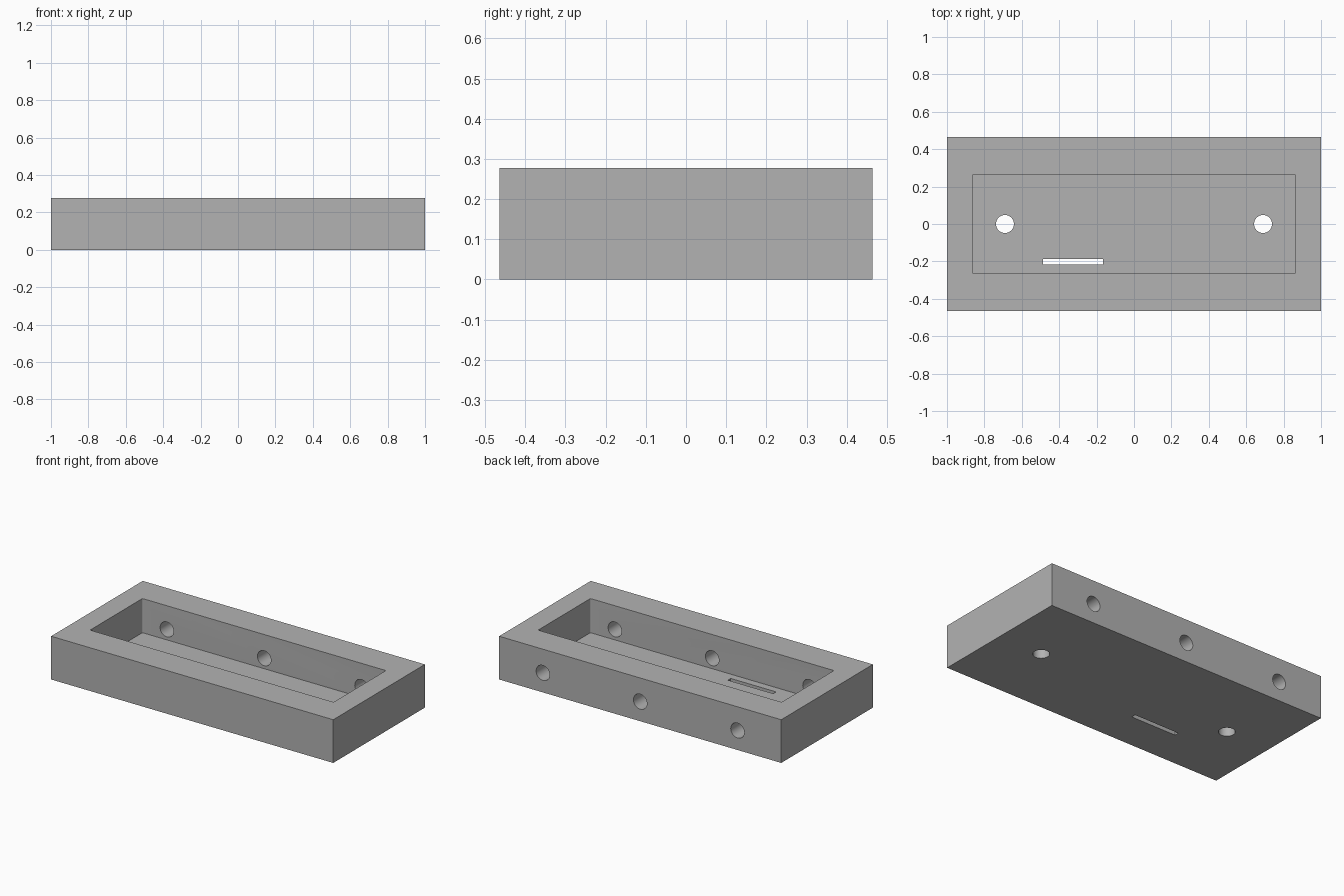
import bpy
import math

if "Cube" in bpy.data.objects:
    bpy.data.objects.remove(bpy.data.objects["Cube"])

W, D, H = 2.0, 0.928, 0.277      # outer size of the tray
PW, PD, FLOOR = 1.726, 0.53, 0.058  # pocket size and floor height
HOLE_R = 0.048
HOLE_X = 0.69

grey = bpy.data.materials.new("plain grey")
grey.diffuse_color = (0.448, 0.448, 0.448, 1)
grey.use_nodes = True
grey.node_tree.nodes["Principled BSDF"].inputs["Base Color"].default_value = grey.diffuse_color


def box(name, x0, x1, y0, y1, z0, z1):
    bpy.ops.mesh.primitive_cube_add(
        size=1, location=((x0 + x1) / 2, (y0 + y1) / 2, (z0 + z1) / 2))
    ob = bpy.context.object
    ob.name = name
    ob.scale = (x1 - x0, y1 - y0, z1 - z0)
    bpy.ops.object.transform_apply(location=False, rotation=False, scale=True)
    ob.data.materials.append(grey)
    return ob


def cylinder(name, location, depth, rotation=(0, 0, 0)):
    bpy.ops.mesh.primitive_cylinder_add(
        vertices=48, radius=HOLE_R, depth=depth, location=location, rotation=rotation)
    ob = bpy.context.object
    ob.name = name
    ob.data.materials.append(grey)
    return ob


def cut(target, cutter):
    mod = target.modifiers.new(cutter.name, 'BOOLEAN')
    mod.operation = 'DIFFERENCE'
    mod.solver = 'EXACT'
    mod.object = cutter
    bpy.context.view_layer.objects.active = target
    bpy.ops.object.modifier_apply(modifier=mod.name)
    bpy.data.objects.remove(cutter, do_unlink=True)


# Solid block
tray = box("tray", -W / 2, W / 2, -D / 2, D / 2, 0, H)

# Open pocket with slightly rounded vertical corners
pocket = box("pocket_cutter", -PW / 2, PW / 2, -PD / 2, PD / 2, FLOOR, H + 0.1)
weights = pocket.data.attributes.new("bevel_weight_edge", 'FLOAT', 'EDGE')
for e in pocket.data.edges:
    a, b = (pocket.data.vertices[i].co for i in e.vertices)
    weights.data[e.index].value = 1.0 if abs(a.z - b.z) > 0.01 else 0.0
bevel = pocket.modifiers.new("corners", 'BEVEL')
bevel.limit_method = 'WEIGHT'
bevel.width = 0.008
bevel.segments = 4
bpy.ops.object.modifier_apply(modifier=bevel.name)
cut(tray, pocket)

# Screw holes through the floor
for x in (-HOLE_X, HOLE_X):
    cut(tray, cylinder("floor_hole_cutter", (x, 0, 0), 0.3))

# Slot through the floor
cut(tray, box("slot_cutter", -0.487, -0.165, -0.217, -0.188, -0.1, FLOOR + 0.05))

# Bores through the back wall, ending blind inside the front wall
y0, y1 = -PD / 2 - 0.14, D / 2 + 0.1
for x in (-HOLE_X, 0, HOLE_X):
    cut(tray, cylinder("bore_cutter", (x, (y0 + y1) / 2, 0.125), y1 - y0,
                       (math.pi / 2, 0, 0)))

# Smooth bores, crisp edges
bpy.ops.object.select_all(action='DESELECT')
tray.select_set(True)
bpy.context.view_layer.objects.active = tray
bpy.ops.object.shade_smooth_by_angle(angle=math.radians(30))
